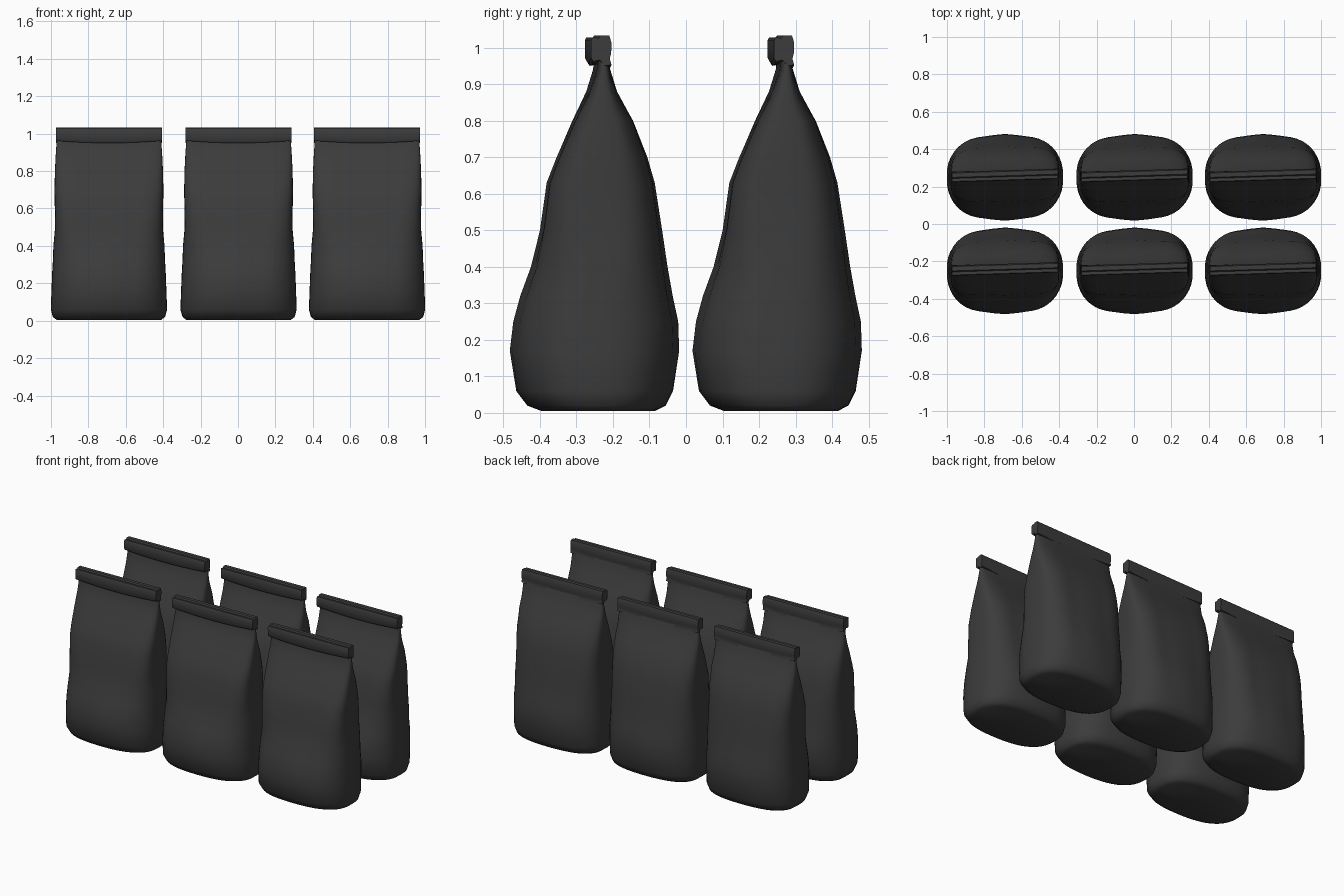
import bpy, bmesh, math

default = bpy.data.objects.get("Cube")
if default:
    bpy.data.objects.remove(default, do_unlink=True)

charcoal = bpy.data.materials.new("charcoal_foil")
charcoal.use_nodes = True
colour = (0.045, 0.045, 0.045, 1)
charcoal.diffuse_color = colour
shader = charcoal.node_tree.nodes["Principled BSDF"]
shader.inputs["Base Color"].default_value = colour
shader.inputs["Roughness"].default_value = 0.6

# Bag rings: height, front depth, back depth, half width, squareness
RINGS = [
    (0.005, -.15, .17, .28, 2.6), (0.02, -.19, .2, .3, 2.6),
    (0.06, -.22, .22, .311, 2.6), (0.17, -.236, .235, .307, 2.6),
    (0.25, -.225, .231, .304, 2.7), (0.32, -.205, .215, .3, 2.8),
    (0.4, -.175, .2, .297, 3), (0.5, -.15, .185, .288, 3.3),
    (0.63, -.132, .165, .29, 3.5), (0.7, -.105, .145, .291, 3.5),
    (0.8, -.06, .106, .289, 3.5), (0.88, -.02, .06, .285, 3.2),
    (0.94, 0, .04, .281, 3), (0.98, .004, .028, .28, 3),
]
# Rolled top seen from the side: depth, height
ROLL = [(-.018, .972), (-.012, .962), (.006, .966), (.02, .95), (.038, .953),
        (.033, .97), (.037, .985), (.037, 1.015), (.031, 1.033), (.008, 1.033),
        (.002, 1.026), (-.014, 1.028), (-.018, 1.02)]
SIDES = 48


def twist(x, y, z):
    """Slant the closed top a little across the width."""
    return (x, y + 0.03 * x * z, z)


def power(value, n):
    return math.copysign(abs(value) ** (2 / n), value)


def loft(name, rings, location):
    """Skin a stack of matching point loops and cap both ends."""
    bm = bmesh.new()
    loops = [[bm.verts.new(p) for p in ring] for ring in rings]
    for low, high in zip(loops, loops[1:]):
        for i in range(len(low)):
            j = (i + 1) % len(low)
            bm.faces.new((low[i], low[j], high[j], high[i]))
    bm.faces.new(loops[0][::-1])
    bm.faces.new(loops[-1])
    bmesh.ops.recalc_face_normals(bm, faces=bm.faces)
    mesh = bpy.data.meshes.new(name)
    bm.to_mesh(mesh)
    bm.free()
    mesh.materials.append(charcoal)
    obj = bpy.data.objects.new(name, mesh)
    bpy.context.collection.objects.link(obj)
    obj.location = location
    bpy.ops.object.select_all(action="DESELECT")
    obj.select_set(True)
    bpy.context.view_layer.objects.active = obj
    bpy.ops.object.shade_smooth_by_angle(angle=math.radians(40))
    return obj


def pouch_ring(z, front, back, half, n):
    """Rounded rectangle with shallow vertical folds near the top."""
    middle, depth = (front + back) / 2, (back - front) / 2
    ring = []
    for i in range(SIDES):
        a = math.tau * i / SIDES
        # the front corners grow crisper towards the seal
        sharp = n + 2 * z if math.sin(a) < 0 and z > 0.4 else n
        x = half * power(math.cos(a), sharp)
        y = depth * power(math.sin(a), sharp)
        fold = 0.07 * math.sin(math.pi * z) * math.cos(x * 30) * (1 - (x / half) ** 2)
        ring.append(twist(x, middle + y * (0.97 + fold * 0.4), z))
    return ring


def roll_ring(x):
    """Fold section whose lower lip sags in the middle of the bag."""
    sag = 0.012 * (1 - (x / 0.285) ** 2)
    return [twist(x, y, z - (sag if z < 1 else 0)) for y, z in ROLL]


# Two rows of three bags
for row, y in (("front", -0.25), ("back", 0.25)):
    for column, x in (("right", -0.69), ("middle", 0.003), ("left", 0.69)):
        place = (x, y, 0)
        loft(f"{row}_{column}_pouch", [pouch_ring(*r) for r in RINGS], place)
        loft(f"{row}_{column}_rolled_top",
             [roll_ring(-0.283 + 0.566 * i / 12) for i in range(13)], place)
